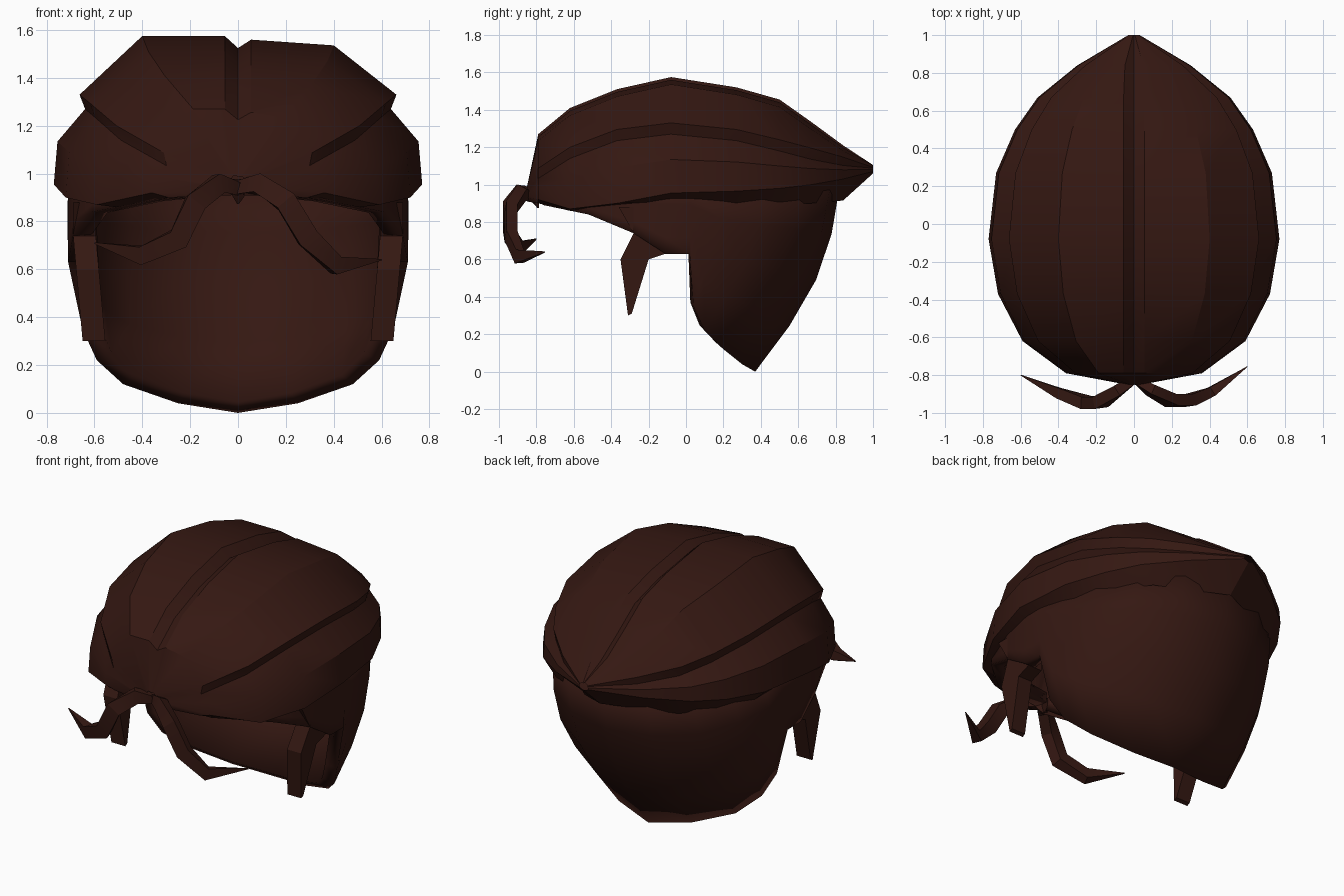
import bpy, bmesh, math
from mathutils import Vector

if "Cube" in bpy.data.objects:
    bpy.data.objects.remove(bpy.data.objects["Cube"])

mat = bpy.data.materials.new("dark_brown")
mat.diffuse_color = (0.035, 0.009, 0.006, 1)
mat.use_nodes = True
mat.node_tree.nodes["Principled BSDF"].inputs["Base Color"].default_value = mat.diffuse_color


def make(name, verts, faces, angle=35, thick=0):
    me = bpy.data.meshes.new(name)
    me.from_pydata(verts, [], faces)
    bm = bmesh.new()
    bm.from_mesh(me)
    bmesh.ops.remove_doubles(bm, verts=bm.verts, dist=0.0005)
    bmesh.ops.recalc_face_normals(bm, faces=bm.faces)
    bm.to_mesh(me)
    bm.free()
    me.materials.append(mat)
    ob = bpy.data.objects.new(name, me)
    bpy.context.collection.objects.link(ob)
    bpy.ops.object.select_all(action='DESELECT')
    ob.select_set(True)
    bpy.context.view_layer.objects.active = ob
    bpy.ops.object.shade_smooth_by_angle(angle=math.radians(angle))
    if thick:
        m = ob.modifiers.new("thickness", 'SOLIDIFY')
        m.thickness, m.offset = thick, -1
    return ob


def loft(name, rows, closed=False, caps=False, **kw):
    n = len(rows[0])
    verts = [v for r in rows for v in r]
    faces = []
    for i in range(len(rows) - 1):
        for j in range(n if closed else n - 1):
            k = (j + 1) % n
            faces.append((i*n + j, i*n + k, (i+1)*n + k, (i+1)*n + j))
    if caps:
        faces += [tuple(range(n)), tuple(range(len(verts) - n, len(verts)))]
    return make(name, verts, faces, **kw)


# Crown: stations of y, half width, top, seam, lower edge, inner x, inner z
stations = [
    (-.85, .04, .99, .96, .93, .02, .91),
    (-.79, .36, 1.27, 1.06, .92, .29, .90),
    (-.62, .59, 1.41, 1.17, .87, .51, .86),
    (-.37, .72, 1.51, 1.265, .90, .63, .89),
    (-.08, .77, 1.575, 1.30, .955, .68, .91),
    (.27, .73, 1.52, 1.265, .965, .66, .90),
    (.50, .63, 1.455, 1.21, .98, .55, .90),
    (.67, .51, 1.335, 1.165, 1.0, .42, .90),
    (.84, .30, 1.21, 1.125, 1.03, 0, .915),
    (1.0, .03, 1.105, 1.09, 1.07, 0, 1.06)]


def half_section(st, s):
    y, w, t, seam, b, xi, zi = st
    f = min(1, w / .4)
    low = .03 * f if s > 0 else 0
    g = min(.055, .16 * w)
    pts = [(0, t - .05*f), (g, t - .5*low), (.52*w, t - 1.3*low),
           (.86*w, seam + .03*f), (.83*w, seam - .03*f),
           (.98*w, b + .52*(seam - b)), (w, b), (xi, zi)]
    return [(s*x, y, z) for x, z in pts]


loft("crown_hair", [half_section(st, -1)[::-1] + half_section(st, 1)[1:]
                    for st in stations], angle=30)

# Lower shell: hem point (x, y, z) and matching top point (x, y) per column
columns = [
    ((0, .37, 0), (0, .82)), ((.25, .30, .04), (.27, .77)),
    ((.48, .20, .12), (.48, .62)), ((.59, .10, .22), (.61, .42)),
    ((.65, .04, .35), (.68, .20)), ((.71, .02, .63), (.71, .03)),
    ((.71, -.11, .63), (.71, -.11)), ((.69, -.28, .74), (.69, -.28)),
    ((.61, -.52, .84), (.60, -.52)), ((.35, -.76, .89), (.34, -.76)),
    ((.03, -.82, .92), (.03, -.81))]


def column(c, s):
    (x, y, z), (tx, ty) = c
    out = []
    for k in range(5):
        t = k / 4
        p = Vector((x, y, z)).lerp(Vector((tx, ty, .98)), t)
        push = .10 * math.sin(math.pi * t) * max(0, ty - y) / .45
        r = Vector((tx * .45, max(ty, 0), 0))
        if r.length > .01:
            p += r.normalized() * push
        out.append((s * p.x, p.y, p.z))
    return out


cols = [column(c, -1) for c in columns[:0:-1]] + [column(c, 1) for c in columns]
loft("lower_hair_shell", cols, angle=40, thick=.075)

# Sideburns: a side profile given width in x
profile = [(-.28, .74), (-.35, .60), (-.31, .30), (-.29, .31),
           (-.20, .60), (-.11, .63), (-.11, .88), (-.36, .88)]
for s, side in ((-1, "left"), (1, "right")):
    rows = [[(s * (x + .09 * (min(z, .75) - .75)), y, z) for y, z in profile]
            for x in (.595, .69)]
    loft("sideburn_" + side, rows, closed=True, caps=True, angle=20)


# Front locks: four-sided tapered sweeps
def lock(name, path):
    pts = [Vector(p[:3]) for p in path]
    rows = []
    for i, p in enumerate(pts):
        d = (pts[min(i+1, len(pts)-1)] - pts[max(i-1, 0)]).normalized()
        u = d.cross(Vector((0, 1, 0))).normalized()
        v = d.cross(u)
        r = path[i][3]
        rows.append([p + u*r*a + v*r*b for a, b in
                     ((1, .5), (.6, -.7), (-.9, -.6), (-.8, .7))])
    loft(name, rows, closed=True, caps=True, angle=25)


lock("front_lock_right", [
    (.0, -.82, .94, .03), (.09, -.88, .955, .045), (.20, -.935, .88, .05),
    (.29, -.935, .73, .05), (.41, -.89, .615, .042), (.60, -.755, .64, .003)])
lock("front_lock_left", [
    (.0, -.82, .94, .03), (-.08, -.88, .96, .045), (-.18, -.945, .88, .05),
    (-.25, -.945, .73, .05), (-.40, -.895, .66, .042), (-.60, -.80, .71, .003)])

# Small peak at the centre of the hairline
lock("hairline_peak", [(0, -.82, .97, .05), (0, -.81, .93, .04), (0, -.79, .875, .005)])
